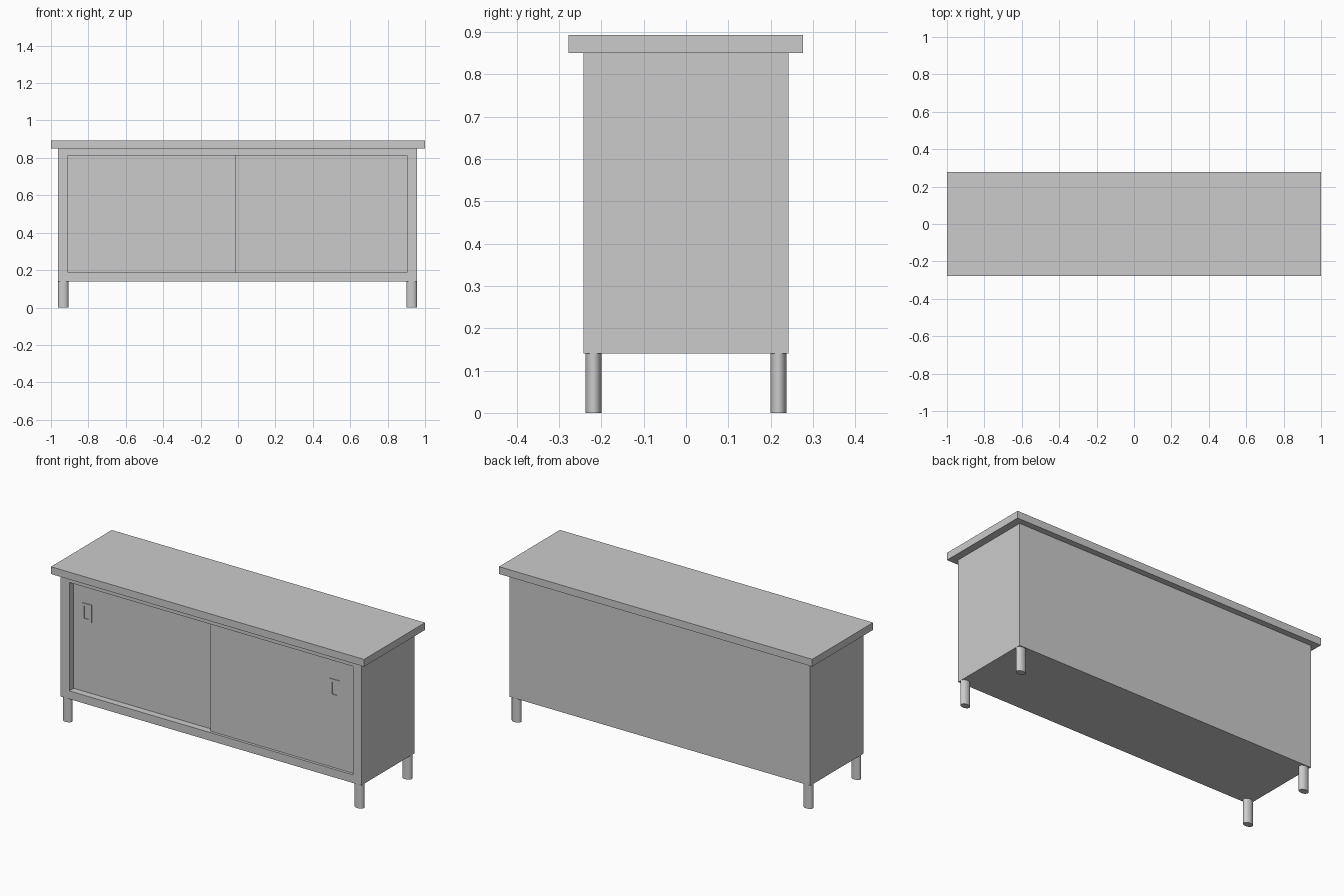
import bpy, bmesh
from mathutils import Vector, Matrix

if "Cube" in bpy.data.objects:
    bpy.data.objects.remove(bpy.data.objects["Cube"])

CX = -0.003            # the cabinet sits a hair left of the worktop centre
BOTTOM, TOP, HEIGHT = 0.14, 0.851, 0.893
FRONT = -0.242
OPEN_X, OPEN_Z = (-0.908, 0.903), (0.187, 0.813)


def finish(bm, name):
    bmesh.ops.recalc_face_normals(bm, faces=bm.faces)
    mesh = bpy.data.meshes.new(name)
    bm.to_mesh(mesh)
    bm.free()
    obj = bpy.data.objects.new(name, mesh)
    bpy.context.collection.objects.link(obj)
    return obj


def box_bm(x, y, z):
    bm = bmesh.new()
    size = Vector((x[1] - x[0], y[1] - y[0], z[1] - z[0]))
    mid = Vector((x[0] + x[1], y[0] + y[1], z[0] + z[1])) / 2
    bmesh.ops.create_cube(bm, size=1, matrix=Matrix.Translation(mid) @ Matrix.Diagonal((*size, 1)))
    return bm


def box(name, x, y, z):
    return finish(box_bm(x, y, z), name)


def recess(bm, x, z, depth):
    """Inset the front face to the rectangle x, z and push it back."""
    bm.normal_update()
    face = min(bm.faces, key=lambda f: f.calc_center_median().y)
    mid = face.calc_center_median()
    bmesh.ops.inset_region(bm, faces=[face], thickness=0.005)
    for v in face.verts:
        v.co.x = x[v.co.x > mid.x]
        v.co.z = z[v.co.z > mid.z]
    new = bmesh.ops.extrude_discrete_faces(bm, faces=[face])["faces"][0]
    for v in new.verts:
        v.co.y += depth


# Worktop
box("worktop", (-1, 1), (-0.278, 0.277), (TOP, HEIGHT))

# Cabinet body with a front opening
body = box_bm((CX - 0.96, CX + 0.96), (FRONT, 0.242), (BOTTOM, TOP))
recess(body, OPEN_X, OPEN_Z, 0.46)
finish(body, "cabinet_body")

# Inner shelf
box("inner_shelf", OPEN_X, (-0.17, 0.218), (0.49, 0.51))

# Sliding doors on two tracks, each with a shallow pull near its outer edge
doors = {"left": ((OPEN_X[0], 0.03), FRONT + 0.04, -0.854),
         "right": ((-0.016, OPEN_X[1]), FRONT + 0.016, 0.746)}
for side, (x, y, hx) in doors.items():
    box(side + "_sliding_door", x, (y, y + 0.02), OPEN_Z)
    pull = box_bm((hx, hx + 0.062), (y - 0.004, y + 0.012), (0.595, 0.698))
    recess(pull, (hx + 0.015, hx + 0.047), (0.611, 0.682), 0.012)
    finish(pull, side + "_door_pull")

# Legs, slightly oval
for sx, xn in ((-1, "left"), (1, "right")):
    for sy, yn in ((-1, "front"), (1, "back")):
        bm = bmesh.new()
        bmesh.ops.create_cone(
            bm, cap_ends=True, segments=32, radius1=1, radius2=1, depth=1,
            matrix=Matrix.Translation((CX + sx * 0.932, sy * 0.2185, BOTTOM / 2))
            @ Matrix.Diagonal((0.028, 0.0193, BOTTOM, 1)))
        leg = finish(bm, f"{yn}_{xn}_leg")
        bpy.ops.object.select_all(action="DESELECT")
        leg.select_set(True)
        bpy.context.view_layer.objects.active = leg
        bpy.ops.object.shade_smooth_by_angle()
